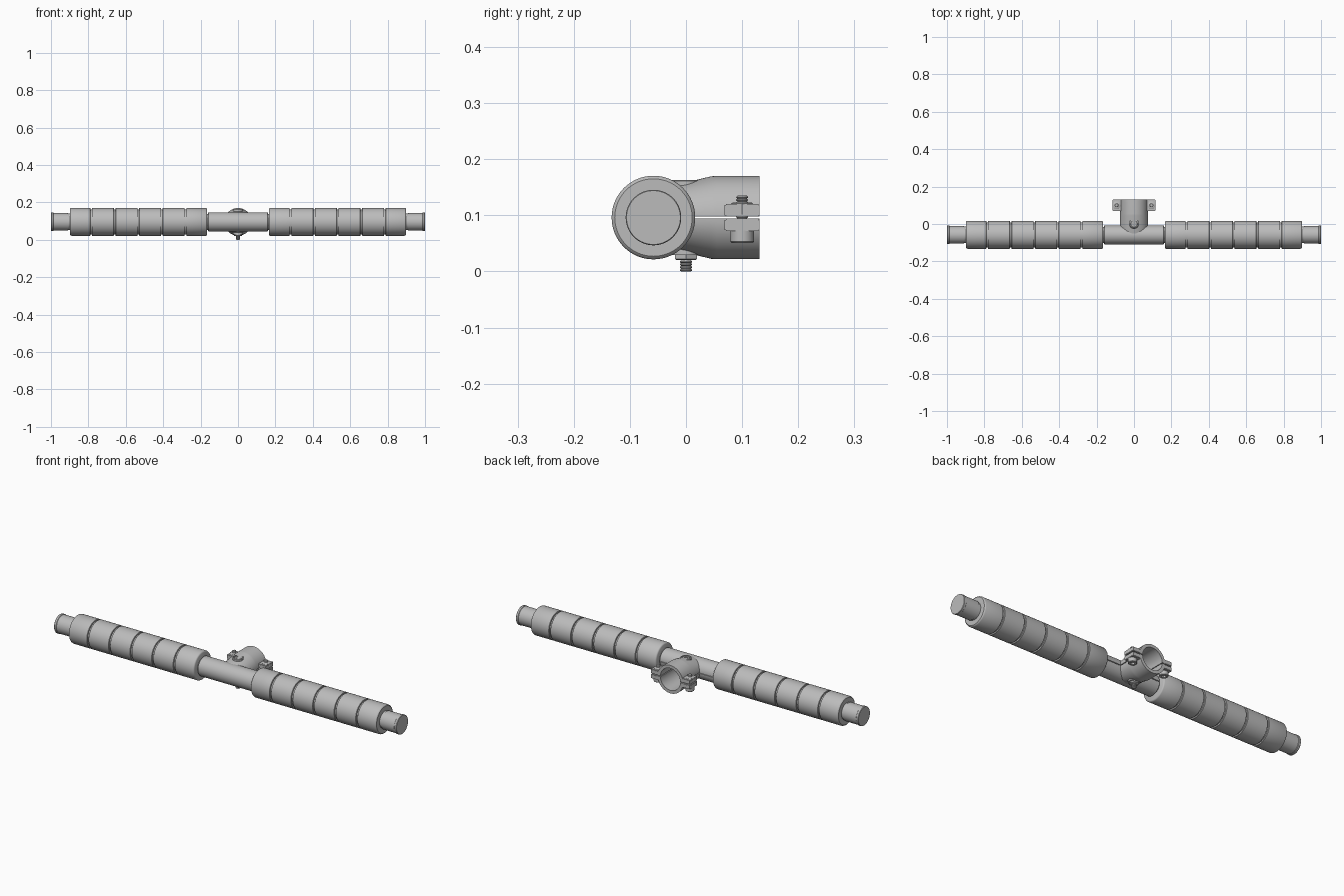
import bpy, bmesh, math
from mathutils import Matrix, Vector

cube = bpy.data.objects.get("Cube")
if cube:
    bpy.data.objects.remove(cube, do_unlink=True)

grey = bpy.data.materials.new("plain grey")
grey.use_nodes = True
colour = (0.5, 0.5, 0.5, 1)
grey.diffuse_color = colour
grey.node_tree.nodes["Principled BSDF"].inputs["Base Color"].default_value = colour

BAR_Y, AXIS_Z = -0.058, 0.096
ALONG_X = Matrix.Rotation(math.pi / 2, 4, "Y")
ALONG_Y = Matrix.Rotation(-math.pi / 2, 4, "X")
UPRIGHT = Matrix()


def finish(name, bm):
    bmesh.ops.recalc_face_normals(bm, faces=bm.faces)
    mesh = bpy.data.meshes.new(name)
    bm.to_mesh(mesh)
    bm.free()
    obj = bpy.data.objects.new(name, mesh)
    bpy.context.collection.objects.link(obj)
    mesh.materials.append(grey)
    smooth(obj)
    return obj


def smooth(obj):
    bpy.ops.object.select_all(action="DESELECT")
    obj.select_set(True)
    bpy.context.view_layer.objects.active = obj
    bpy.ops.object.shade_smooth_by_angle(angle=math.radians(35))


def loft(name, sections, matrix, sides=64):
    """Skin capped ellipses given as (distance, radius) or (distance, radius x, radius y)."""
    bm = bmesh.new()
    rings = []
    for d, *radii in sections:
        rx, ry = radii[0], radii[-1]
        angles = [2 * math.pi * i / sides for i in range(sides)]
        rings.append([bm.verts.new(matrix @ Vector((rx * math.cos(a), ry * math.sin(a), d)))
                      for a in angles])
    for a, b in zip(rings, rings[1:]):
        for i in range(sides):
            j = (i + 1) % sides
            bm.faces.new((a[i], a[j], b[j], b[i]))
    bm.faces.new(rings[0])
    bm.faces.new(rings[-1])
    return finish(name, bm)


def box(name, low, high, bevel=0):
    bm = bmesh.new()
    low, high = Vector(low), Vector(high)
    bmesh.ops.create_cube(bm, size=1, matrix=Matrix.Translation((low + high) / 2)
                          @ Matrix.Diagonal((*(high - low), 1)))
    if bevel:
        bmesh.ops.bevel(bm, geom=bm.edges[:], offset=bevel, segments=2, affect="EDGES")
    return finish(name, bm)


def cut(obj, *cutters):
    for cutter in cutters:
        mod = obj.modifiers.new("cut", "BOOLEAN")
        mod.operation, mod.object, mod.solver = "DIFFERENCE", cutter, "EXACT"
        bpy.context.view_layer.objects.active = obj
        bpy.ops.object.modifier_apply(modifier=mod.name)
    smooth(obj)


def thread(name, x, y, low, high, radius, pitch=0.005):
    count = round((high - low) / pitch)
    profile = [(low, radius * 0.8)]
    for i in range(count):
        z = low + i * pitch
        profile += [(z + pitch * 0.3, radius), (z + pitch * 0.6, radius), (z + pitch, radius * 0.8)]
    return loft(name, profile, Matrix.Translation((x, y, 0)), 24)


bar = Matrix.Translation((0, BAR_Y, AXIS_Z)) @ ALONG_X
socket = Matrix.Translation((0, 0, AXIS_Z)) @ ALONG_Y

# Inner bar
loft("inner_bar", [(-0.93, 0.043), (0.93, 0.043)], bar)

# Ribbed grips and end plugs on both sides
grooves = [0.281 + 0.126 * i for i in range(5)]
R, DEEP, HALF = 0.0745, 0.067, 0.0045
for side, sign in (("left", 1), ("right", -1)):
    profile = [(0.165, 0.068), (0.167, 0.072), (0.171, R)]
    for g in grooves:
        profile += [(g - HALF - 0.001, R), (g - HALF, R - 0.001), (g - HALF, DEEP),
                    (g + HALF, DEEP), (g + HALF, R - 0.001), (g + HALF + 0.001, R)]
    profile += [(0.891, R), (0.895, 0.073), (0.898, 0.069)]
    plug = [(0.89, 0.044), (0.908, 0.044), (0.909, 0.0475), (0.986, 0.0475),
            (0.988, 0.0495), (0.998, 0.0495), (1.0, 0.048)]
    loft(side + "_grip", [(sign * d, r) for d, r in profile], bar)
    loft(side + "_end_plug", [(sign * d, r) for d, r in plug], bar)

# Cross tube and tapering socket, bored and slit at the back
tube = loft("cross_tube", [(-0.16, 0.049), (-0.158, 0.051), (0.158, 0.051), (0.16, 0.049)], bar)
body = loft("socket_body", [(BAR_Y, 0.074, 0.049), (0.045, 0.074, 0.0735), (0.055, 0.074),
                            (0.131, 0.074)], socket)
bore = loft("bore_cutter", [(0.0, 0.058), (0.2, 0.058)], socket)
slit = box("slit_cutter", (-0.2, -0.012, AXIS_Z - 0.002), (0.2, 0.2, AXIS_Z + 0.002))
cut(body, bore, slit)
cut(tube, slit)
for cutter in (bore, slit):
    bpy.data.objects.remove(cutter, do_unlink=True)

# Clamp ears with their bolts and nuts
for side, sign in (("left", 1), ("right", -1)):
    inner, outer = sorted((sign * 0.061, sign * 0.115))
    box(side + "_upper_ear", (inner, 0.069, 0.098), (outer, 0.131, 0.12), 0.002)
    box(side + "_lower_ear", (inner, 0.069, 0.072), (outer, 0.131, 0.094), 0.002)
    x = sign * 0.093
    spot = Matrix.Translation((x, 0.1, 0))
    thread(side + "_clamp_bolt", x, 0.1, 0.07, 0.135, 0.0105)
    head = loft(side + "_clamp_bolt_head", [(0.051, 0.019), (0.053, 0.021), (0.073, 0.021)], spot, 32)
    key = loft("key_cutter", [(0.04, 0.011), (0.062, 0.011)], spot, 6)
    cut(head, key)
    bpy.data.objects.remove(key, do_unlink=True)
    loft(side + "_clamp_nut", [(0.101, 0.0225), (0.121, 0.0225), (0.123, 0.019)], spot, 6)

# Cross bolt with its seat, head and nut
seat = loft("bolt_seat", [(0.146, 0.027), (0.161, 0.027), (0.163, 0.025)], UPRIGHT, 48)
recess = loft("recess_cutter", [(0.154, 0.021), (0.2, 0.021)], UPRIGHT, 48)
cut(seat, recess)
head = loft("cross_bolt_head", [(0.148, 0.0185), (0.159, 0.0185), (0.161, 0.017)], UPRIGHT, 32)
key = loft("key_cutter", [(0.152, 0.011), (0.2, 0.011)], UPRIGHT, 6)
cut(head, key)
for cutter in (recess, key):
    bpy.data.objects.remove(cutter, do_unlink=True)
thread("cross_bolt", 0, 0, 0.0, 0.15, 0.011)
loft("nut_seat", [(0.029, 0.027), (0.046, 0.027)], UPRIGHT, 48)
loft("cross_bolt_nut", [(0.02, 0.019), (0.022, 0.0225), (0.035, 0.0225)], UPRIGHT, 6)
